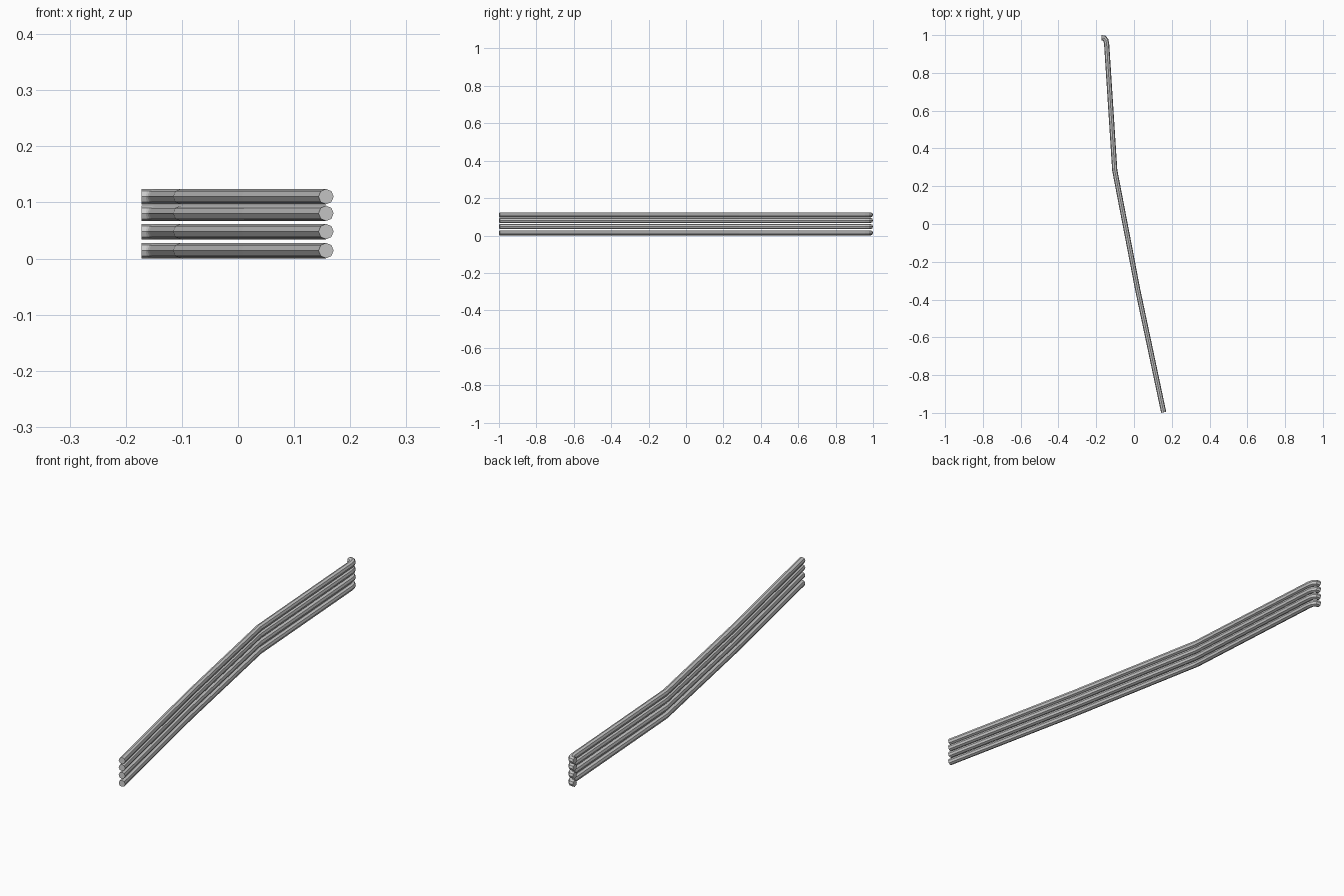
import bpy, bmesh, math
from mathutils import Vector

if "Cube" in bpy.data.objects:
    bpy.data.objects.remove(bpy.data.objects["Cube"])

SIDES, RADIUS = 8, 0.0137
# Rail centre line in plan, from front end to the hooked back end
PATH = [Vector(p) for p in [(0.157, -0.997), (0.02, -0.35), (-0.102, 0.285),
                            (-0.145, 0.955), (-0.149, 0.973), (-0.158, 0.984), (-0.172, 0.9863)]]
HEIGHTS = [0.0141, 0.048, 0.0805, 0.1103]


def rail(name, z):
    bm = bmesh.new()
    rings = []
    dirs = [(b - a).normalized() for a, b in zip(PATH, PATH[1:])]
    dirs[-1] = Vector((-1, 0))
    for i, p in enumerate(PATH):
        a, b = dirs[max(i - 1, 0)], dirs[min(i, len(dirs) - 1)]
        t = (a + b).normalized()
        side = Vector((t.y, -t.x)) / t.dot(a)      # mitred sideways axis
        ring = []
        for k in range(SIDES):
            ang = 2 * math.pi * k / SIDES
            q = p + side * (RADIUS * math.cos(ang))
            ring.append(bm.verts.new((q.x, q.y, z + RADIUS * math.sin(ang))))
        rings.append(ring)
    for r, s in zip(rings, rings[1:]):
        for k in range(SIDES):
            n = (k + 1) % SIDES
            bm.faces.new((r[k], r[n], s[n], s[k]))
    # End caps
    bm.faces.new(rings[0])
    bm.faces.new(rings[-1])
    bmesh.ops.recalc_face_normals(bm, faces=bm.faces)
    mesh = bpy.data.meshes.new(name)
    bm.to_mesh(mesh)
    bm.free()
    bpy.context.collection.objects.link(bpy.data.objects.new(name, mesh))


# Four stacked rails
for i, z in enumerate(HEIGHTS):
    rail(f"rail_{i + 1}", z)
